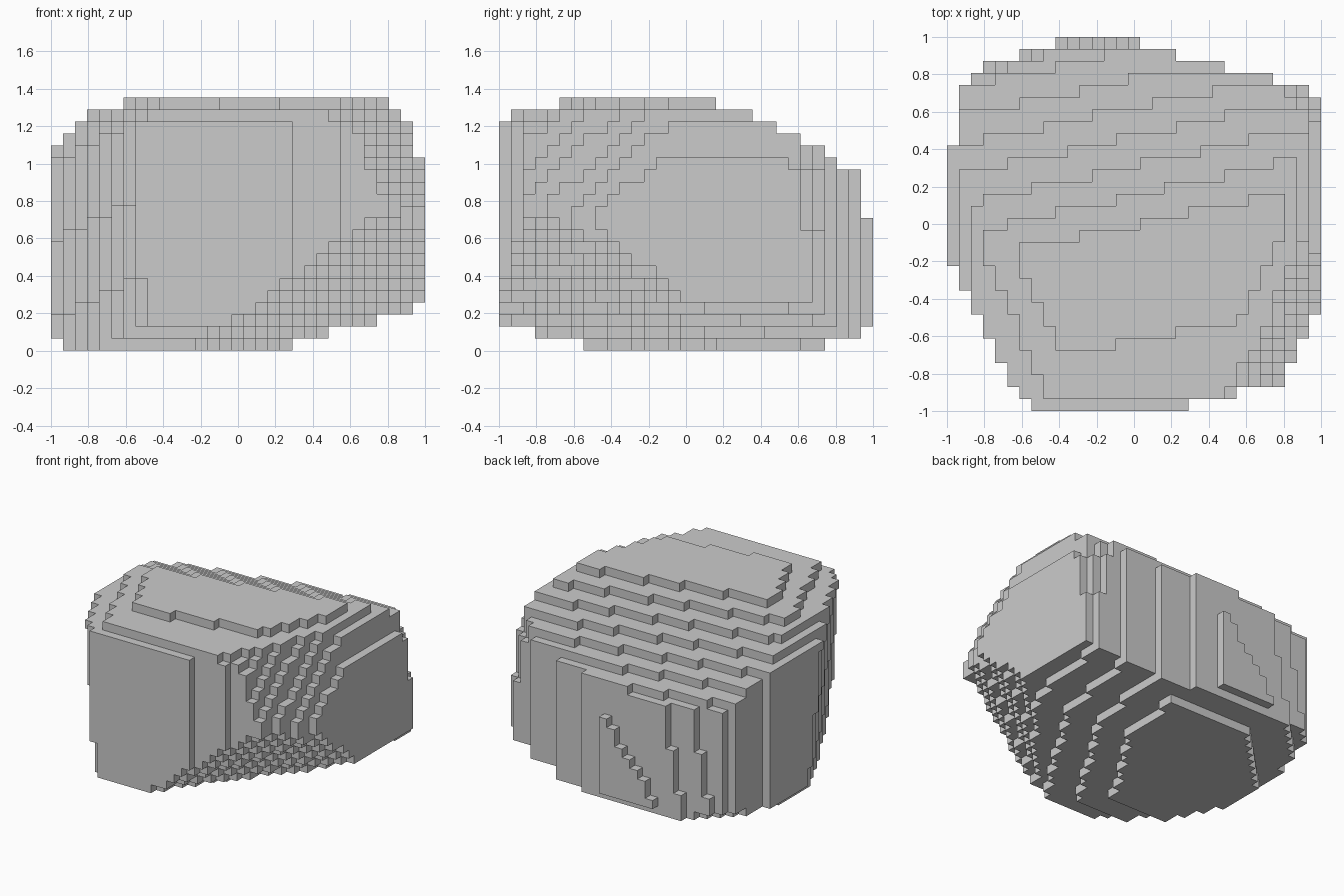
import bpy
import bmesh
import math
from mathutils import Vector

cube = bpy.data.objects.get("Cube")
if cube:
    bpy.data.objects.remove(cube, do_unlink=True)

# Block grid of the boulder
ACROSS = 31
LAYERS = 21
STEP = 2 / ACROSS

# Facets of the boulder: outward direction and how far it reaches
FACETS = [
    # sloping roof, front brow and the roof edges
    ((-0.22, 1, 2.42), 3.2),
    ((0, 1, 1.6), 2.42),
    ((0, -1, 4), 5.95),
    ((0.2, -1, 6), 8.56),
    ((-1, -0.49, 2.8), 4.42),
    ((-1, 0, 1), 2.04),
    ((1, -0.55, 2.5), 4.15),
    ((1, -0.4, 0.45), 1.49),
    ((1, 0, 1), 2.13),
    ((1, 0, 0.35), 1.33),
    # upright sides
    ((-1, -0.52, -0.08), 0.988),
    ((0.25, -1, 0), 1.04),
    ((1, -0.5, 0), 1.21),
    ((0.27, 1, 0), 0.969),
    ((1, 1, 0.2), 1.742),
    ((-0.33, 1, 0.07), 1.114),
    ((-0.1, 1, 0.08), 1.0235),
    ((-1, 0.2, 0), 1.047),
    # big undercut at the front corner, then the gentle underside
    ((0.86, -0.74, -1), 0.55),
    ((1, -0.65, -4), -0.05),
    ((1, -0.15, -3.4), 0.055),
    ((0, -1, -3.8), 0.43),
    ((0, 1, -2.5), 0.68),
    ((-1, 1, -6), 0.92),
    ((-1, 0, -1), 0.93),
]
FACETS = [(Vector(direction), reach) for direction, reach in FACETS]


def block_centre(i, j, k):
    return Vector(((i + 0.5) * STEP - 1, (j + 0.5) * STEP - 1, (k + 0.5) * STEP))


def is_inside(point):
    return all(direction.dot(point) <= reach for direction, reach in FACETS)


def make_material(name, colour):
    material = bpy.data.materials.new(name)
    material.use_nodes = True
    material.diffuse_color = colour
    shader = next(n for n in material.node_tree.nodes if n.type == 'BSDF_PRINCIPLED')
    shader.inputs["Base Color"].default_value = colour
    shader.inputs["Roughness"].default_value = 0.9
    return material


# Blocks that lie inside every facet
blocks = {
    (i, j, k)
    for i in range(ACROSS) for j in range(ACROSS) for k in range(LAYERS)
    if is_inside(block_centre(i, j, k))
}

# Outer skin: one square wherever a block meets open air
bm = bmesh.new()
corners = {}


def corner(cell):
    if cell not in corners:
        i, j, k = cell
        corners[cell] = bm.verts.new((i * STEP - 1, j * STEP - 1, k * STEP))
    return corners[cell]


for block in sorted(blocks):
    for axis in range(3):
        for side in (0, 1):
            neighbour = list(block)
            neighbour[axis] += 2 * side - 1
            if tuple(neighbour) in blocks:
                continue
            u, v = (axis + 1) % 3, (axis + 2) % 3
            ring = []
            for du, dv in ((0, 0), (1, 0), (1, 1), (0, 1)):
                cell = list(block)
                cell[axis] += side
                cell[u] += du
                cell[v] += dv
                ring.append(corner(tuple(cell)))
            bm.faces.new(ring if side else ring[::-1])

# Merge the squares into flat terraces
bmesh.ops.dissolve_limit(bm, angle_limit=math.radians(1),
                         verts=bm.verts[:], edges=bm.edges[:])

mesh = bpy.data.meshes.new("boulder")
bm.to_mesh(mesh)
bm.free()
mesh.materials.append(make_material("stone grey", (0.6, 0.6, 0.6, 1)))
boulder = bpy.data.objects.new("boulder", mesh)
bpy.context.collection.objects.link(boulder)
